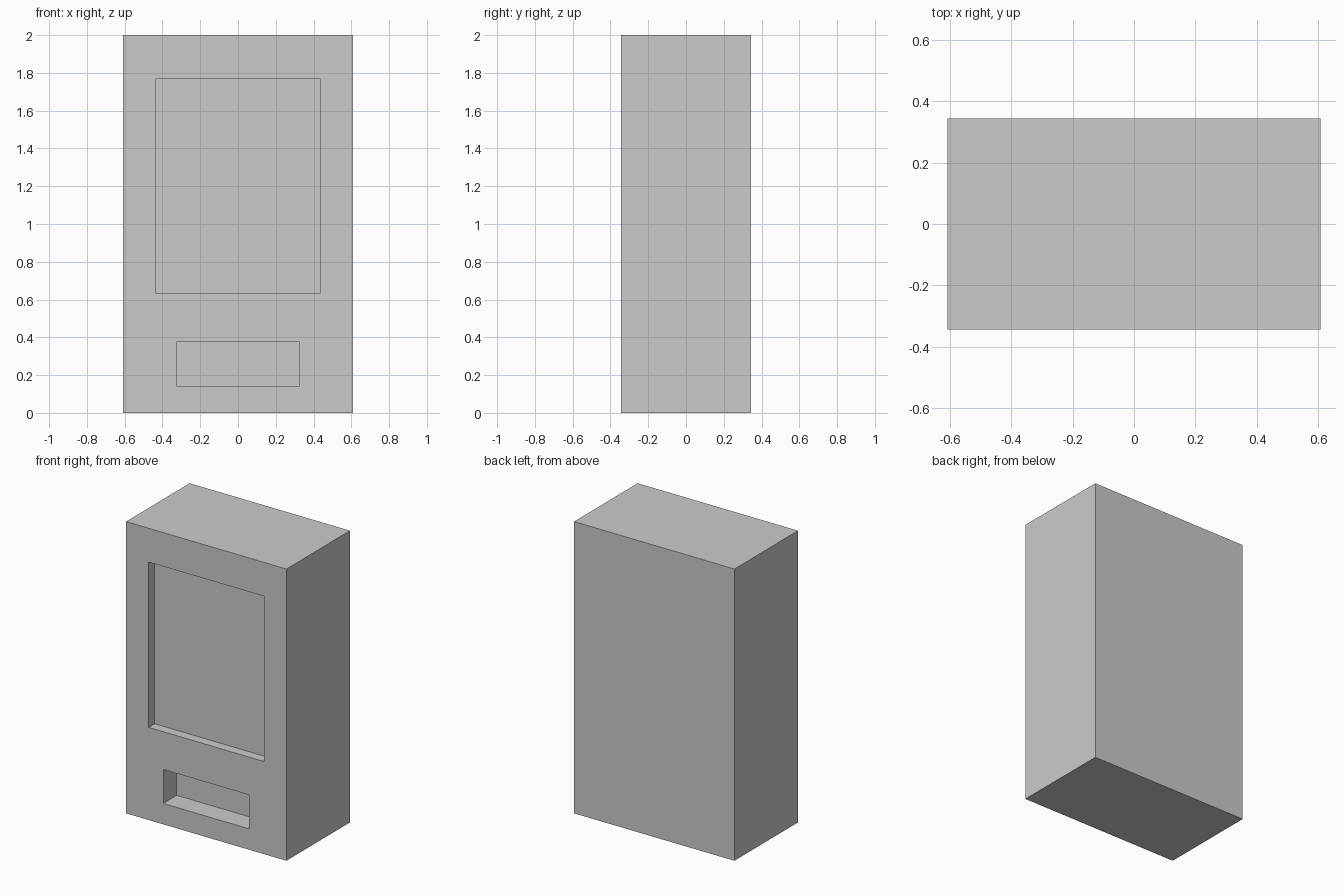
import bpy

if "Cube" in bpy.data.objects:
    bpy.data.objects.remove(bpy.data.objects["Cube"])

W, D, H = 1.216, 0.688, 2.0
FRONT = -D / 2


def box(name, x, y, z):
    """Box from (min, max) ranges on each axis."""
    lo, hi = zip(x, y, z)
    bpy.ops.mesh.primitive_cube_add(size=1, location=[(a + b) / 2 for a, b in zip(lo, hi)])
    ob = bpy.context.object
    ob.name = name
    ob.scale = [b - a for a, b in zip(lo, hi)]
    bpy.ops.object.transform_apply(location=True, rotation=False, scale=True)
    return ob


# Cabinet body
cabinet = box("cabinet", (-W / 2, W / 2), (-D / 2, D / 2), (0, H))

# Recesses in the front: name, half width, z range, depth
recesses = [
    ("display_window_cutter", 0.437, (0.635, 1.768), 0.065),
    ("dispenser_slot_cutter", 0.326, (0.143, 0.376), 0.146),
]
for name, half, z, depth in recesses:
    cutter = box(name, (-half, half), (FRONT - 0.1, FRONT + depth), z)
    cutter.hide_render = True
    mod = cabinet.modifiers.new(name, 'BOOLEAN')
    mod.operation = 'DIFFERENCE'
    mod.solver = 'EXACT'
    mod.object = cutter
    bpy.context.view_layer.objects.active = cabinet
    bpy.ops.object.modifier_apply(modifier=mod.name)
    bpy.data.objects.remove(cutter)
